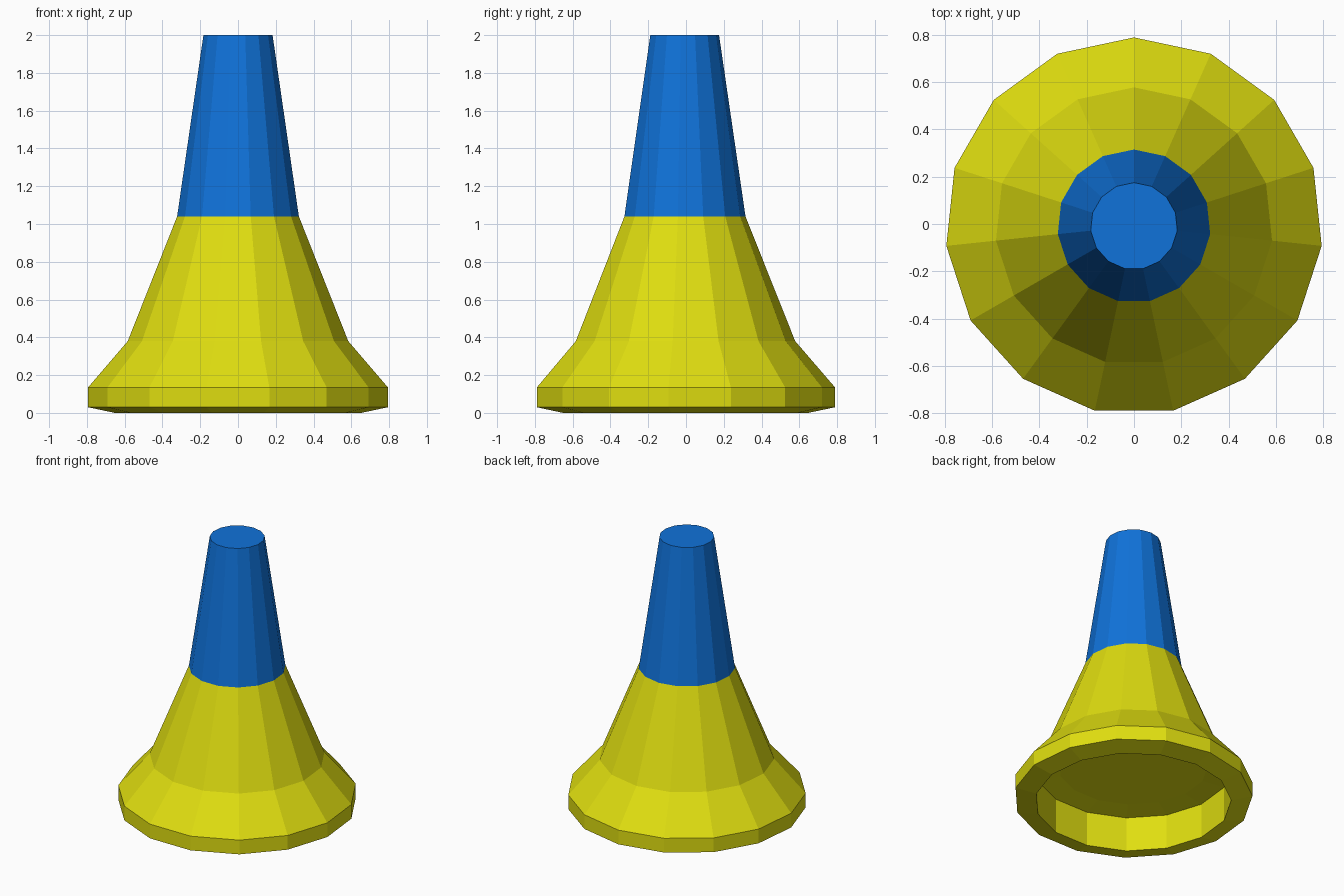
import bpy, bmesh, math

if "Cube" in bpy.data.objects:
    bpy.data.objects.remove(bpy.data.objects["Cube"])

SIDES = 15
CY = -0.009  # centres the odd-sided outline on y = 0
BAND_Z = 1.04


def material(name, rgb):
    m = bpy.data.materials.new(name)
    m.diffuse_color = (*rgb, 1)
    m.use_nodes = True
    m.node_tree.nodes["Principled BSDF"].inputs["Base Color"].default_value = m.diffuse_color
    return m


# Profile (radius, height): recess ceiling, recess wall, foot, flared skirt, neck, tip
profile = [(0.50, 0.27), (0.656, 0.255), (0.656, 0.0), (0.798, 0.03), (0.798, 0.135),
           (0.587, 0.38), (0.324, BAND_Z), (0.184, 2.0)]

bm = bmesh.new()
rings = []
for r, z in profile:
    angles = [math.pi / 2 + math.tau * i / SIDES for i in range(SIDES)]
    rings.append([bm.verts.new((r * math.cos(a), r * math.sin(a) + CY, z)) for a in angles])

# Walls between rings, then the two caps
for low, high in zip(rings, rings[1:]):
    for i in range(SIDES):
        j = (i + 1) % SIDES
        bm.faces.new((low[i], low[j], high[j], high[i]))
bm.faces.new(rings[0][::-1])
bm.faces.new(rings[-1])
bmesh.ops.recalc_face_normals(bm, faces=bm.faces[:])

# Upper part is blue, lower part is yellow
for f in bm.faces:
    f.material_index = 1 if f.calc_center_median().z > BAND_Z else 0

mesh = bpy.data.meshes.new("flared_cone")
bm.to_mesh(mesh)
bm.free()
mesh.materials.append(material("yellow", (0.74, 0.73, 0.005)))
mesh.materials.append(material("blue", (0.005, 0.17, 0.70)))
bpy.context.collection.objects.link(bpy.data.objects.new("flared_cone", mesh))
